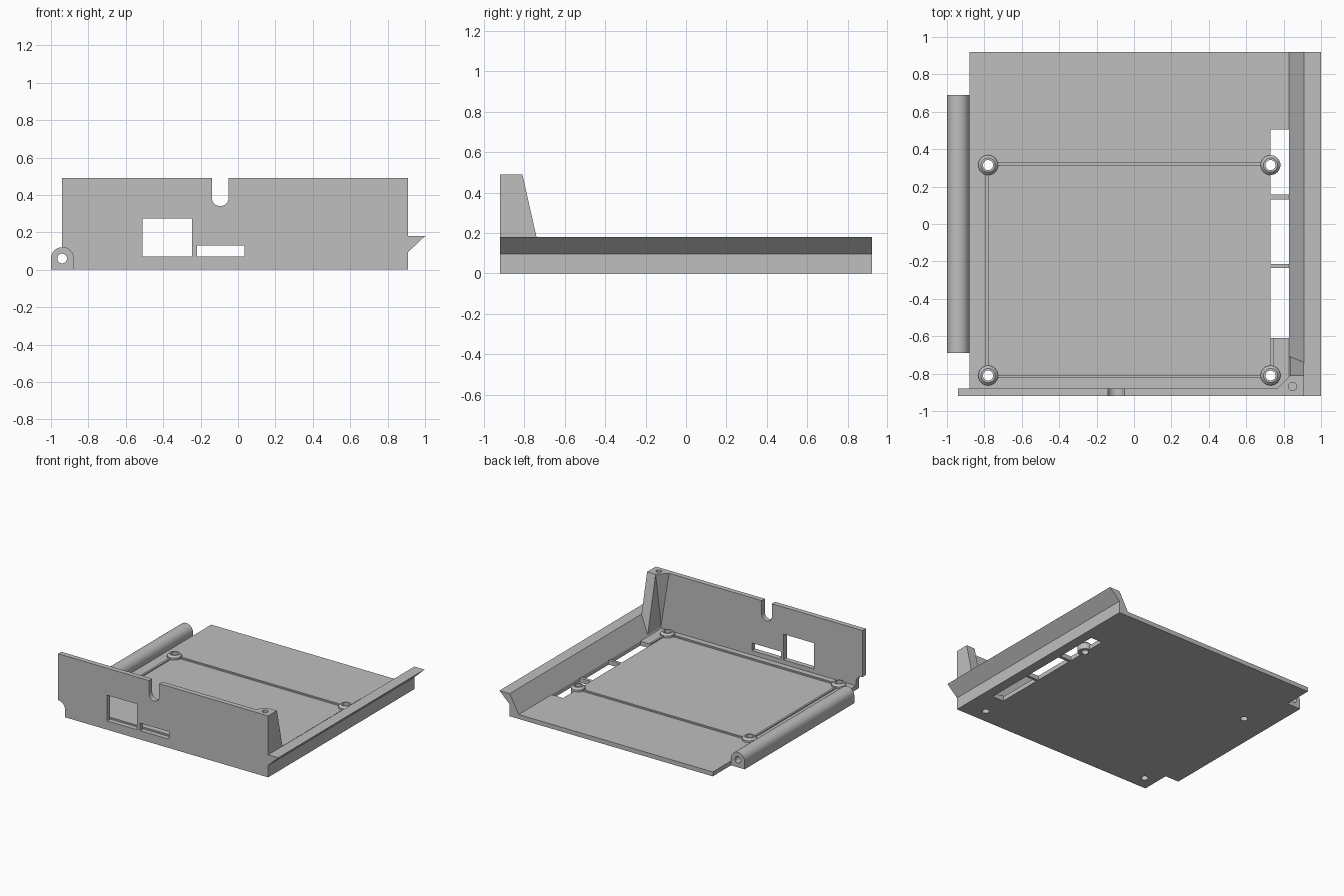
import bpy, bmesh, math
from mathutils import Vector

cube = bpy.data.objects.get("Cube")
if cube:
    bpy.data.objects.remove(cube, do_unlink=True)

GREY = (0.52, 0.52, 0.52, 1)
grey = bpy.data.materials.new("plain_grey")
grey.use_nodes = True
grey.diffuse_color = GREY
grey.node_tree.nodes["Principled BSDF"].inputs["Base Color"].default_value = GREY

# Main sizes
FLOOR, TOP = 0.035, 0.49
LEFT, RIGHT, FRONT, BACK = 0.91, -0.88, -0.92, 0.92
WALL_IN = -0.88


def finish(name, bm):
    bmesh.ops.recalc_face_normals(bm, faces=bm.faces)
    mesh = bpy.data.meshes.new(name)
    bm.to_mesh(mesh)
    bm.free()
    mesh.materials.append(grey)
    ob = bpy.data.objects.new(name, mesh)
    bpy.context.collection.objects.link(ob)
    return ob


def prism(name, profile, axis, start, end):
    """Extrude a 2D profile along one axis; the profile uses the other two axes in order."""
    def place(p):
        v = list(p)
        v.insert(axis, start)
        return v
    bm = bmesh.new()
    face = bm.faces.new([bm.verts.new(place(p)) for p in profile])
    new = bmesh.ops.extrude_face_region(bm, geom=[face])["geom"]
    step = Vector((0, 0, 0))
    step[axis] = end - start
    bmesh.ops.translate(bm, vec=step, verts=[g for g in new if isinstance(g, bmesh.types.BMVert)])
    return finish(name, bm)


def box(name, x, y, z):
    return prism(name, [(x[0], y[0]), (x[1], y[0]), (x[1], y[1]), (x[0], y[1])], 2, *z)


def arc(cx, cy, r, a, b, n=16):
    angles = [math.radians(a + (b - a) * i / n) for i in range(n + 1)]
    return [(cx + r * math.cos(t), cy + r * math.sin(t)) for t in angles]


def bore(cx, cy, r, axis, start, end):
    return prism("cutter", arc(cx, cy, r, 0, 360, 32)[:-1], axis, start, end)


def cut(targets, cutters):
    for ob in targets:
        bpy.context.view_layer.objects.active = ob
        for c in cutters:
            mod = ob.modifiers.new("cut", "BOOLEAN")
            mod.operation, mod.solver, mod.object = "DIFFERENCE", "EXACT", c
            bpy.ops.object.modifier_apply(modifier=mod.name)
    for c in cutters:
        bpy.data.objects.remove(c, do_unlink=True)


def smooth(ob):
    bpy.ops.object.select_all(action="DESELECT")
    ob.select_set(True)
    bpy.context.view_layer.objects.active = ob
    bpy.ops.object.shade_smooth_by_angle(angle=math.radians(30))


# Floor with screw holes and a row of slots along the left edge
POSTS = [(x, y) for x in (-0.78, 0.73) for y in (-0.81, 0.315)]
floor = box("floor_plate", (RIGHT, 0.85), (WALL_IN, BACK), (0, FLOOR))
slots = [box("cutter", (0.73, 0.83), span, (-0.1, 0.1))
         for span in ((-0.61, -0.235), (-0.213, 0.132), (0.157, 0.505))]
cut([floor], slots + [bore(x, y, 0.03, 2, -0.1, 0.1) for x, y in POSTS])

# Front wall: rounded cable notch on top, rounded hinge clearance at the lower right
outline = [(LEFT, 0), (LEFT, TOP), (-0.05, TOP)]
outline += arc(-0.095, 0.385, 0.045, 0, -180)
outline += [(-0.14, TOP), (-0.94, TOP)]
outline += arc(-0.94, 0.06, 0.06, 90, 0, 10) + [(RIGHT, 0)]
wall = prism("front_wall", outline, 1, FRONT, WALL_IN)
cut([wall], [box("cutter", (-0.51, -0.245), (-1, -0.8), (0.07, 0.275)),
             box("cutter", (-0.22, 0.035), (-1, -0.8), (0.07, 0.13))])

# Left rail with an outward flared lip
prism("side_rail", [(0.83, 0), (LEFT, 0), (LEFT, 0.095), (1, 0.18), (LEFT, 0.18), (0.83, FLOOR)],
      1, FRONT, BACK)

# Corner buttress and the tapered gusset beside it, drilled for a screw
buttress = prism("corner_buttress", [(WALL_IN, 0.02), (-0.704, 0.02), (-0.81, TOP), (WALL_IN, TOP)],
                 0, 0.835, LEFT)
bm = bmesh.new()
corners = [(0.765, WALL_IN, TOP), (0.835, -0.81, TOP), (0.835, WALL_IN, TOP), (0.835, WALL_IN, 0.06)]
bmesh.ops.convex_hull(bm, input=[bm.verts.new(c) for c in corners])
gusset = finish("corner_gusset", bm)
cut([wall, buttress, gusset], [bore(0.848, -0.869, 0.022, 2, 0.25, 0.6)])
smooth(wall)

# Hinge barrel on the right edge
barrel = prism("hinge_barrel", [(-1, 0), (RIGHT, 0)] + arc(-0.94, 0.06, 0.06, 0, 180, 24),
               1, -0.69, 0.69)
cut([barrel], [bore(-0.94, 0.06, 0.026, 1, -1, 1)])
smooth(barrel)

# Standoffs: tapered rings turned around each screw hole
RING = [(0.027, 0.001), (0.053, 0.001), (0.053, 0.05), (0.038, 0.065), (0.027, 0.065)]
for i, (x, y) in enumerate(POSTS):
    bm = bmesh.new()
    verts = [bm.verts.new((x + r, y, z)) for r, z in RING]
    edges = [bm.edges.new((verts[k], verts[k - 1])) for k in range(len(verts))]
    bmesh.ops.spin(bm, geom=verts + edges, cent=(x, y, 0), axis=(0, 0, 1),
                   angle=math.tau, steps=32, use_duplicate=False)
    bmesh.ops.remove_doubles(bm, verts=bm.verts, dist=0.0005)
    smooth(finish(f"standoff_{i + 1}", bm))

# Thin board-outline ribs between the standoffs
W, RIB = 0.008, (FLOOR - 0.005, FLOOR + 0.01)
for name, y in (("front_rib", -0.815), ("back_rib", 0.322)):
    box(name, (-0.73, 0.68), (y - W, y + W), RIB)
box("right_rib", (-0.785 - W, -0.785 + W), (-0.76, 0.265), RIB)
box("left_rib", (0.738 - W, 0.738 + W), (-0.76, -0.61), RIB)
